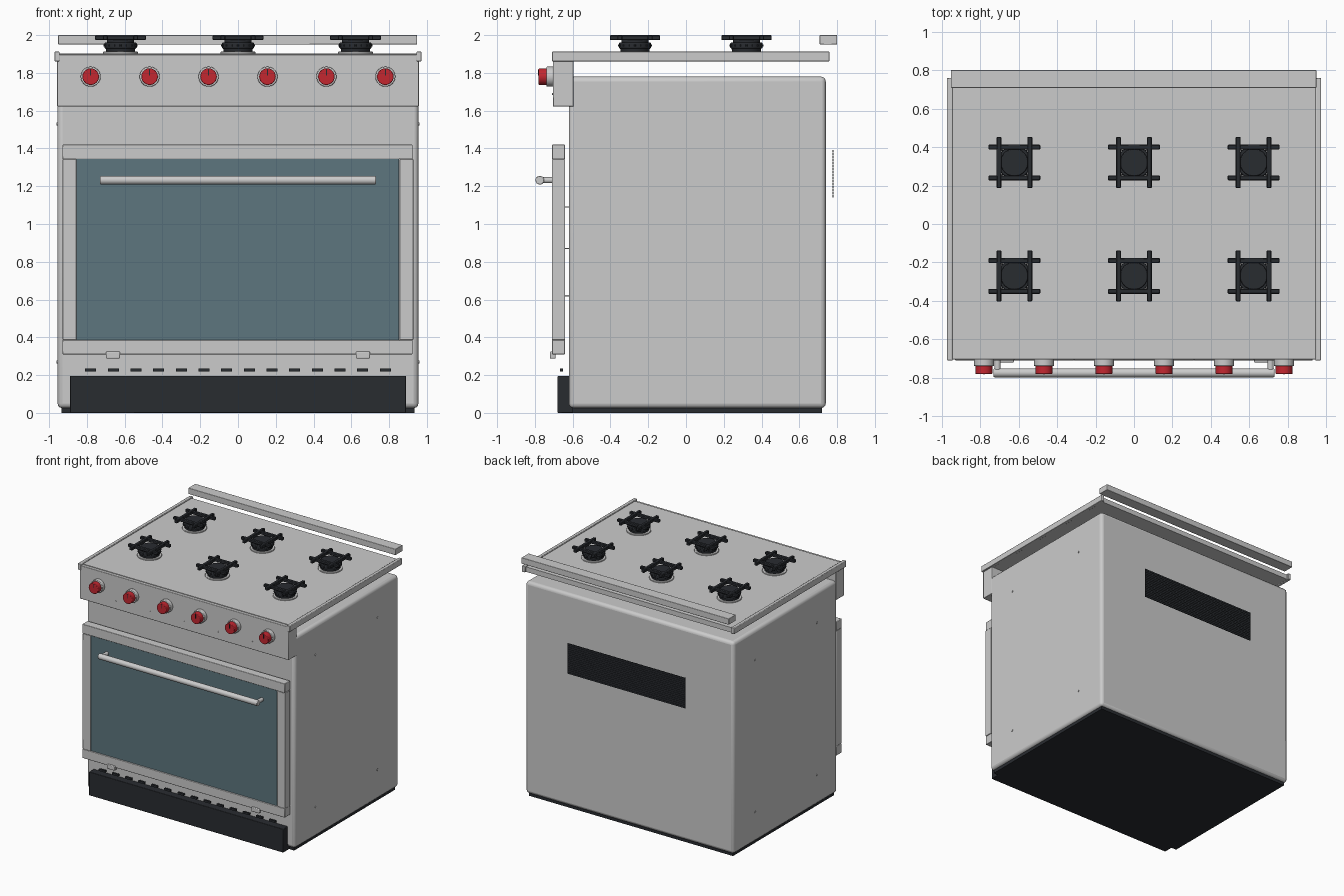
import bpy
from math import pi, cos, sin, radians

if "Cube" in bpy.data.objects:
    bpy.data.objects.remove(bpy.data.objects["Cube"])


def material(name, rgb):
    m = bpy.data.materials.new(name)
    m.diffuse_color = (*rgb, 1)
    m.use_nodes = True
    m.node_tree.nodes["Principled BSDF"].inputs["Base Color"].default_value = m.diffuse_color
    return m


BLACK = material("black_iron", (0.022, 0.025, 0.03))
RED = material("red", (0.55, 0.02, 0.03))
GLASS = material("glass_teal", (0.11, 0.18, 0.21))


def finish(o, name, mat, bevel, segments):
    o.name = name
    if mat:
        o.data.materials.append(mat)
    if bevel:
        b = o.modifiers.new("bevel", 'BEVEL')
        b.width, b.segments = bevel, segments
        b.limit_method = 'ANGLE'
    bpy.ops.object.shade_smooth_by_angle(angle=radians(35))
    return o


def box(name, x, y, z, mat=None, bevel=0.0, segments=2):
    """Box from (min, max) pairs."""
    bpy.ops.mesh.primitive_cube_add(size=1, location=[(a + b) / 2 for a, b in (x, y, z)])
    o = bpy.context.object
    o.scale = [b - a for a, b in (x, y, z)]
    bpy.ops.object.transform_apply(location=False, rotation=False, scale=True)
    return finish(o, name, mat, bevel, segments)


def cyl(name, loc, r, depth, axis='Z', mat=None, bevel=0.0, verts=32, r2=None):
    """Cylinder or cone centred on loc along an axis."""
    rot = {'X': (0, pi / 2, 0), 'Y': (pi / 2, 0, 0), 'Z': (0, 0, 0)}[axis]
    bpy.ops.mesh.primitive_cone_add(vertices=verts, radius1=r, radius2=r if r2 is None else r2,
                                    depth=depth, location=loc, rotation=rot)
    return finish(bpy.context.object, name, mat, bevel, 2)


# Oven body and dark plinth
box("oven_body", (-0.955, 0.955), (-0.62, 0.74), (0.025, 1.78), None, 0.025, 3)
box("base_plinth", (-0.935, 0.935), (-0.6, 0.72), (0, 0.06), BLACK)
box("kick_plate", (-0.89, 0.89), (-0.68, -0.58), (0, 0.195), BLACK, 0.004)

# Row of lower vent slots
for i in range(14):
    x = -0.78 + i * 0.12
    box("lower_vent_slot", (x - 0.029, x + 0.029), (-0.668, -0.652), (0.22, 0.236), BLACK)

# Door frame, glass and handle
box("door_top_rail", (-0.93, 0.925), (-0.71, -0.64), (1.343, 1.42), None, 0.004)
box("door_bottom_rail", (-0.93, 0.925), (-0.71, -0.64), (0.31, 0.386), None, 0.004)
box("door_glass", (-0.857, 0.853), (-0.701, -0.685), (0.382, 1.346), GLASS)
box("door_back_panel", (-0.87, 0.87), (-0.66, -0.645), (0.37, 1.36))
cyl("door_handle", (0, -0.774, 1.232), 0.023, 1.46, 'X', None, 0.004)
for s in (-1, 1):
    xs = sorted((s * 0.855, s * 0.928))
    box("door_side_rail", xs, (-0.71, -0.64), (0.386, 1.343), None, 0.003)
    cyl("handle_mount", (s * 0.71, -0.73, 1.232), 0.016, 0.07, 'Y')
    box("door_hinge", sorted((s * 0.625, s * 0.698)), (-0.72, -0.69), (0.287, 0.325), None, 0.005)

# Oven rack front bars seen in the gap behind the door
for z in (0.62, 0.87, 1.09):
    box("oven_rack", (-0.82, 0.82), (-0.642, -0.6), (z - 0.003, z + 0.003))

# Control panel with knobs
box("control_panel", (-0.957, 0.957), (-0.705, -0.595), (1.622, 1.898), None, 0.004)
for i in range(6):
    x = -0.78 + i * 0.312
    cyl("knob_bezel", (x, -0.72, 1.78), 0.053, 0.036, 'Y', None, 0.004)
    cyl("knob", (x, -0.757, 1.78), 0.044, 0.046, 'Y', RED, 0.004, 24)
    box("knob_pointer", (x - 0.003, x + 0.003), (-0.783, -0.775), (1.785, 1.818), BLACK)
for i in range(5):
    cyl("panel_indicator", (-0.624 + i * 0.312, -0.706, 1.688), 0.005, 0.006, 'Y', None, 0, 12)

# Cooktop, side rails and raised back rail
box("cooktop", (-0.946, 0.946), (-0.68, 0.745), (1.862, 1.903))
for s in (-1, 1):
    box("cooktop_side_rail", sorted((s * 0.944, s * 0.972)), (-0.71, 0.76), (1.861, 1.912), None, 0.004)
box("back_rail", (-0.952, 0.948), (0.708, 0.8), (1.95, 2.0), None, 0.003)

# Burners with flame ports and crossed-bar grates
for bx in (-0.622, 0, 0.622):
    for by in (-0.27, 0.32):
        cyl("burner_ring", (bx, by, 1.906), 0.093, 0.012, 'Z', None, 0.003)
        cyl("burner_base", (bx, by, 1.92), 0.074, 0.036, 'Z', BLACK, 0, 32, 0.08)
        cyl("burner_head", (bx, by, 1.945), 0.086, 0.03, 'Z', BLACK, 0.004)
        cyl("burner_cap", (bx, by, 1.967), 0.072, 0.02, 'Z', BLACK, 0.005)
        for k in range(16):
            a = k * pi / 8
            cyl("flame_port", (bx + 0.086 * cos(a), by + 0.086 * sin(a), 1.945),
                0.005, 0.008, 'Z', BLACK, 0, 8)
        for o in (-0.08, 0.08):
            box("grate_bar", (bx - 0.135, bx + 0.135), (by + o - 0.013, by + o + 0.013),
                (1.974, 1.998), BLACK, 0.004, 1)
            box("grate_bar", (bx + o - 0.013, bx + o + 0.013), (by - 0.133, by + 0.133),
                (1.973, 2.0), BLACK, 0.004, 1)

# Rear vent made of stacked thin slats
for i in range(16):
    z = 1.148 + i * 0.0158
    box("rear_vent_slat", (-0.54, 0.54), (0.775, 0.782), (z - 0.0068, z + 0.0068), BLACK)

# Side panel screws
for s in (-1, 1):
    for y, z in ((-0.35, 0.27), (-0.35, 1.53), (0.46, 0.27), (0.46, 1.53)):
        cyl("side_screw", (s * 0.956, y, z), 0.008, 0.008, 'X', None, 0, 12)
